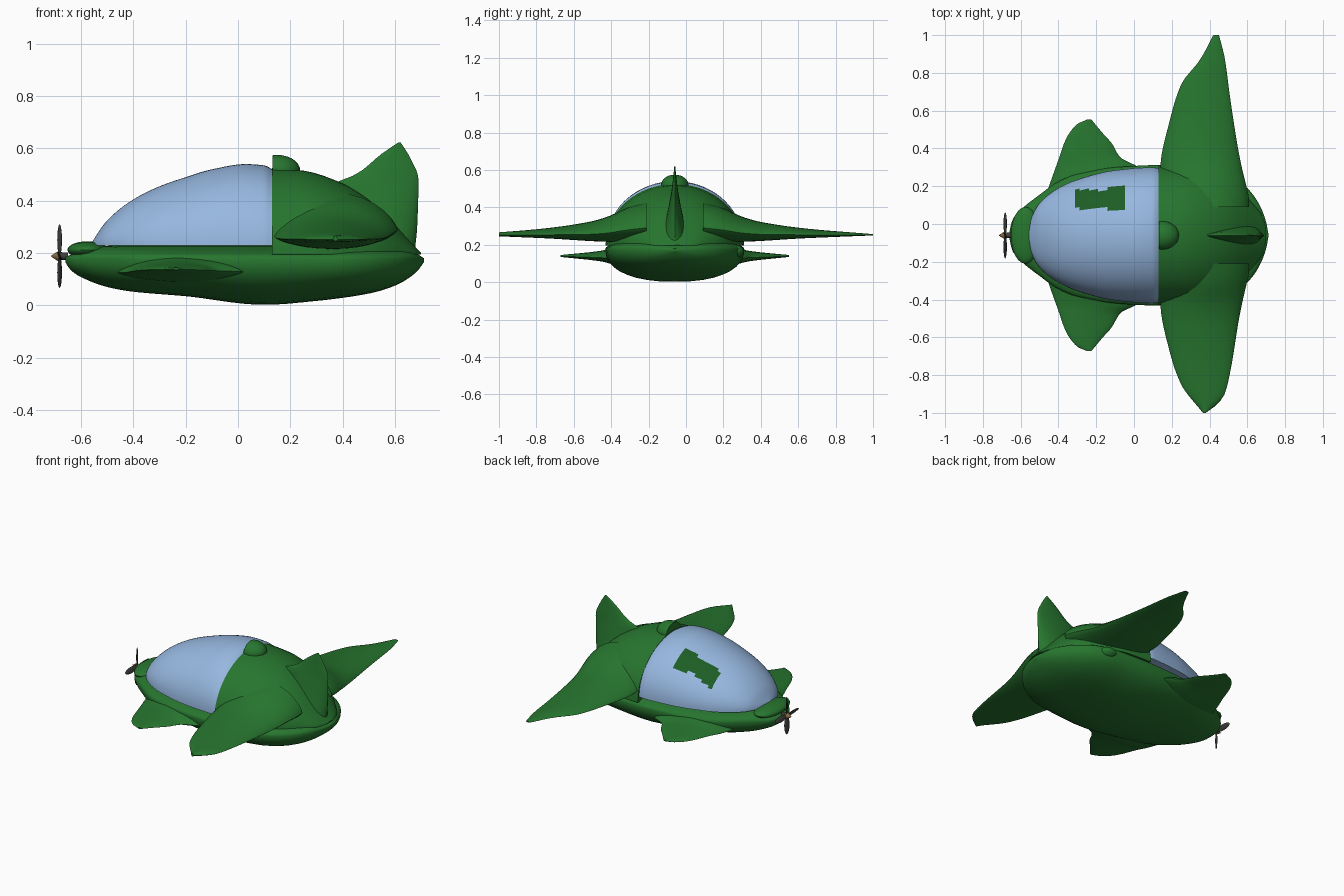
import bpy, bmesh
from math import sin, cos, pi, copysign
from mathutils import Matrix

if "Cube" in bpy.data.objects:
    bpy.data.objects.remove(bpy.data.objects["Cube"])

YC = -0.06  # body axis sits slightly off centre


def material(name, rgb):
    m = bpy.data.materials.new(name)
    m.diffuse_color = (*rgb, 1)
    m.use_nodes = True
    m.node_tree.nodes["Principled BSDF"].inputs["Base Color"].default_value = m.diffuse_color
    return m


GREEN = material("green_paint", (0.02, 0.18, 0.028))
DARK = material("dark_green", (0.012, 0.11, 0.018))
BLUE = material("canopy_blue", (0.31, 0.48, 0.75))
GREY = material("propeller_grey", (0.05, 0.05, 0.045))
BROWN = material("spinner_brown", (0.25, 0.15, 0.05))


def curve(pts, x):
    """Smooth interpolation through (x, value) points."""
    n = len(pts)
    if x <= pts[0][0]:
        return pts[0][1]
    if x >= pts[-1][0]:
        return pts[-1][1]
    i = max(k for k in range(n - 1) if pts[k][0] <= x)

    def sec(k):
        return (pts[k + 1][1] - pts[k][1]) / (pts[k + 1][0] - pts[k][0])

    def slope(k):
        if k == 0 or k == n - 1:
            return sec(min(k, n - 2))
        a, b = sec(k - 1), sec(k)
        return 2 * a * b / (a + b) if a * b > 0 else 0
    h = pts[i + 1][0] - pts[i][0]
    t = (x - pts[i][0]) / h
    return ((2*t**3 - 3*t*t + 1) * pts[i][1] + (t**3 - 2*t*t + t) * h * slope(i)
            + (3*t*t - 2*t**3) * pts[i + 1][1] + (t**3 - t*t) * h * slope(i + 1))


def steps(a, b, n):
    return [a + (b - a) * (1 - cos(pi * i / n)) / 2 for i in range(n + 1)]


def spow(v, e):
    return copysign(abs(v) ** e, v)


def finish(name, bm, mats, angle=0.7):
    bmesh.ops.recalc_face_normals(bm, faces=bm.faces[:])
    me = bpy.data.meshes.new(name)
    bm.to_mesh(me)
    bm.free()
    ob = bpy.data.objects.new(name, me)
    ob.location.y = YC
    bpy.context.collection.objects.link(ob)
    for m in mats:
        me.materials.append(m)
    bpy.ops.object.select_all(action='DESELECT')
    ob.select_set(True)
    bpy.context.view_layer.objects.active = ob
    bpy.ops.object.shade_smooth_by_angle(angle=angle)
    return ob


def loft(name, rings, *mats):
    bm = bmesh.new()
    rows = [[bm.verts.new(p) for p in r] for r in rings]
    n = len(rows[0])
    for a, b in zip(rows, rows[1:]):
        for j in range(n):
            k = (j + 1) % n
            bm.faces.new((a[j], a[k], b[k], b[j]))
    bm.faces.new(rows[0])
    bm.faces.new(rows[-1])
    return finish(name, bm, mats)


# Lower hull: boat-like shell with a flat deck
width = [(-.66, .015), (-.645, .08), (-.6, .135), (-.5, .215), (-.4, .285), (-.3, .325),
         (-.1, .36), (.13, .372), (.4, .36), (.5, .325), (.6, .25), (.66, .17), (.7, .07), (.711, .01)]
keel = [(-.66, .165), (-.64, .135), (-.6, .108), (-.5, .07), (-.4, .052), (-.2, .035), (.1, .002),
        (.3, .017), (.5, .045), (.6, .075), (.68, .125), (.711, .165)]
deck = [(-.66, .185), (-.55, .225), (-.4, .23), (.5, .23), (.65, .215), (.711, .18)]
rings = []
for x in steps(-.66, .711, 40):
    w, b, t = curve(width, x), curve(keel, x), curve(deck, x)
    ring = []
    for j in range(36):
        a = 2 * pi * j / 36
        h = (t - .175) if sin(a) > 0 else (.175 - b)
        ring.append((x, w * spow(cos(a), .85), .175 + h * spow(sin(a), .9)))
    rings.append(ring)
loft("lower_hull", rings, GREEN)


def dome_rings(xs, half, top, base, n=32):
    return [[(x, curve(half, x) * cos(pi * j / n),
              base + max(curve(top, x) - base, .002) * sin(pi * j / n))
             for j in range(n + 1)] for x in xs]


# Rear upper hull behind the canopy
rear_w = [(.13, .37), (.3, .36), (.45, .31), (.55, .25), (.62, .18), (.68, .1), (.7, .03)]
rear_t = [(.13, .525), (.25, .515), (.38, .475), (.5, .405), (.6, .31), (.68, .22), (.7, .2)]
loft("rear_hull", dome_rings(steps(.13, .7, 20), rear_w, rear_t, .195), GREEN)

# Canopy with an opening patch on one side
can_w = [(-.56, .01), (-.545, .085), (-.5, .17), (-.4, .25), (-.3, .295), (-.1, .345), (.1, .36), (.13, .355)]
can_t = [(-.56, .24), (-.5, .325), (-.4, .405), (-.3, .455), (-.2, .49), (-.1, .52), (.03, .54), (.1, .535), (.132, .52)]
canopy = loft("canopy", dome_rings(steps(-.56, .132, 44), can_w, can_t, .228, 48), BLUE, DARK)
for f in canopy.data.polygons:
    c = f.center
    if len(f.vertices) == 4 and c.z > .3 and -.3 < c.x < -.05 and .14 < c.y < .26 - .02 * (c.x < -.15):
        f.material_index = 1


def wing(name, side, lead, trail, top, bottom, root, tip):
    rings = []
    for i in range(25):
        d = root + (tip - root) * i / 24
        l, r, t, b = (curve(c, d) for c in (lead, trail, top, bottom))
        zc = b + (t - b) * .35
        ring = []
        for j in range(28):
            a = 2 * pi * j / 28
            h = (t - zc) if sin(a) > 0 else (zc - b)
            ring.append(((l + r) / 2 + (r - l) / 2 * cos(a), side * d, zc + h * spow(sin(a), 1.4)))
        rings.append(ring)
    loft(name, rings, GREEN)


# Main wings: left and right tips differ slightly
w_top = [(.15, .43), (.25, .4), (.36, .35), (.46, .322), (.7, .287), (1.06, .257)]
w_bot = [(.15, .215), (.3, .215), (.7, .235), (1.06, .25)]
wing("wing_left", 1, [(.2, .135), (.37, .14), (.61, .19), (.8, .25), (.93, .35), (1.06, .42)],
     [(.2, .61), (.24, .6), (.41, .56), (.72, .51), (.94, .48), (1.06, .45)], w_top, w_bot, .15, 1.06)
wing("wing_right", -1, [(.2, .135), (.37, .14), (.62, .19), (.79, .25), (.94, .365)],
     [(.2, .61), (.24, .6), (.42, .56), (.72, .51), (.84, .48), (.89, .445), (.94, .38)], w_top, w_bot, .15, .94)

# Small front wings
for side, name in ((1, "front_wing_left"), (-1, "front_wing_right")):
    wing(name, side, [(.2, -.47), (.26, -.45), (.4, -.4), (.51, -.36), (.59, -.3), (.612, -.25)],
         [(.2, .06), (.36, .02), (.41, -.07), (.49, -.12), (.54, -.165), (.612, -.225)],
         [(.2, .2), (.3, .19), (.4, .167), (.612, .145)],
         [(.2, .085), (.3, .09), (.4, .112), (.612, .135)], .2, .612)

# Tail fin, flaring into the hull
lead = [(.2, .4), (.4, .38), (.475, .385), (.5, .45), (.58, .55), (.622, .612)]
trail = [(.2, .675), (.3, .685), (.48, .69), (.57, .655), (.622, .622)]
thick = [(.2, .085), (.3, .055), (.4, .034), (.5, .016), (.622, .002)]
rings = []
for i in range(21):
    z = .2 + .422 * i / 20
    l, r, w = (curve(c, z) for c in (lead, trail, thick))
    rings.append([((l + r) / 2 + (r - l) / 2 * cos(2 * pi * j / 24),
                   w * spow(sin(2 * pi * j / 24), 1.3), z) for j in range(24)])
loft("tail_fin", rings, GREEN)


def ellipsoid(name, centre, radii, mat):
    bm = bmesh.new()
    bmesh.ops.create_uvsphere(bm, u_segments=24, v_segments=14, radius=1,
                              matrix=Matrix.Translation(centre) @ Matrix.Diagonal((*radii, 1)))
    return bm


# Roof knob, cut flush with the canopy joint
bm = ellipsoid("roof_knob", (.15, 0, .515), (.088, .075, .06), GREEN)
cut = bmesh.ops.bisect_plane(bm, geom=bm.verts[:] + bm.edges[:] + bm.faces[:],
                             plane_co=(.132, 0, 0), plane_no=(-1, 0, 0), clear_outer=True)
bmesh.ops.holes_fill(bm, edges=[e for e in bm.edges if e.is_boundary])
finish("roof_knob", bm, [GREEN])

# Nose cowl and side vent bump
finish("nose_cowl", ellipsoid("", (-.575, 0, .212), (.077, .15, .033), GREEN), [GREEN])
finish("side_vent", ellipsoid("", (.42, .32, .165), (.06, .05, .035), GREEN), [GREEN])

# Four-bladed propeller and spinner
bm = bmesh.new()
for k in range(4):
    bmesh.ops.create_uvsphere(bm, u_segments=12, v_segments=8, radius=1,
                              matrix=Matrix.Translation((-.682, 0, .188)) @ Matrix.Rotation(k * pi / 2, 4, 'X')
                              @ Matrix.Translation((0, 0, .062)) @ Matrix.Rotation(.45, 4, 'Z')
                              @ Matrix.Diagonal((.005, .018, .06, 1)))
bmesh.ops.create_cone(bm, cap_ends=True, segments=16, radius1=.014, radius2=.014, depth=.04,
                      matrix=Matrix.Translation((-.67, 0, .188)) @ Matrix.Rotation(pi / 2, 4, 'Y'))
finish("propeller", bm, [GREY])
bm = bmesh.new()
bmesh.ops.create_cone(bm, cap_ends=True, segments=16, radius1=.02, radius2=.002, depth=.028,
                      matrix=Matrix.Translation((-.7, 0, .188)) @ Matrix.Rotation(-pi / 2, 4, 'Y'))
finish("spinner", bm, [BROWN])
